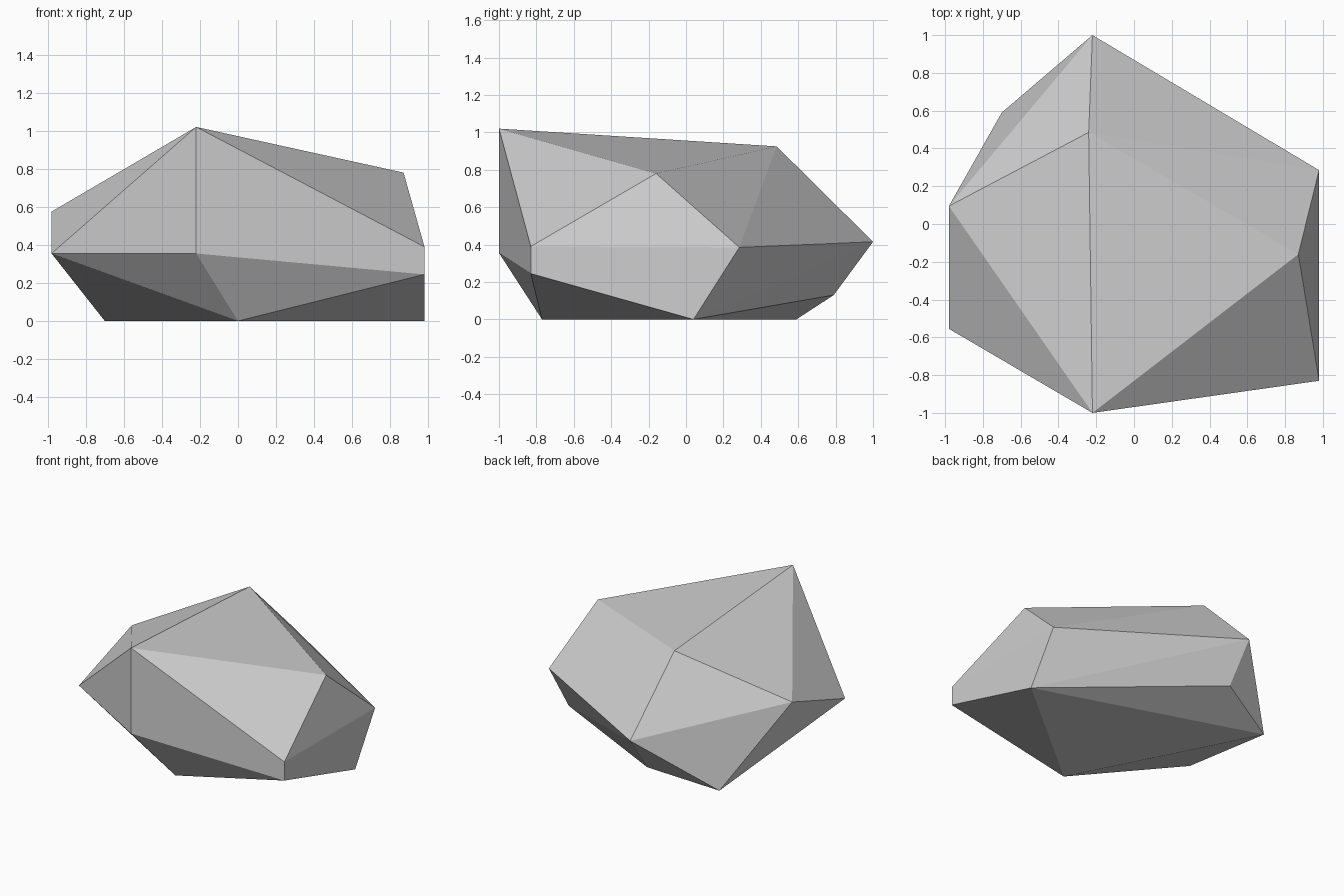
import bpy
import bmesh

cube = bpy.data.objects.get("Cube")
if cube:
    bpy.data.objects.remove(cube, do_unlink=True)

# Plain grey stone
stone = bpy.data.materials.new("grey stone")
stone.use_nodes = True
grey = (0.62, 0.62, 0.62, 1.0)
stone.diffuse_color = grey
shader = next(n for n in stone.node_tree.nodes if n.type == "BSDF_PRINCIPLED")
shader.inputs["Base Color"].default_value = grey
shader.inputs["Roughness"].default_value = 0.9

# Corners of the rock, from the ground up
ground = [(-0.70, 0.59, 0), (0, -0.77, 0), (0.98, 0.04, 0)]
girdle = [
    (-0.22, 0.79, 0.13), (0.98, -0.83, 0.245), (0.98, -0.83, 0.39),
    (0.98, 0.285, 0.385), (-0.22, 1.0, 0.415), (-0.98, 0.095, 0.575),
    (-0.98, -0.555, 0.355), (-0.22, -1.0, 0.355),
]
crown = [(-0.22, -1.0, 1.02), (0.87, -0.16, 0.78), (-0.24, 0.485, 0.925)]

# Faceted rock wrapped around the corners
bm = bmesh.new()
for corner in ground + girdle + crown:
    bm.verts.new(corner)
bmesh.ops.convex_hull(bm, input=bm.verts[:])
bmesh.ops.recalc_face_normals(bm, faces=bm.faces[:])

mesh = bpy.data.meshes.new("rock")
bm.to_mesh(mesh)
bm.free()
mesh.materials.append(stone)
mesh.shade_flat()
rock = bpy.data.objects.new("rock", mesh)
bpy.context.collection.objects.link(rock)
